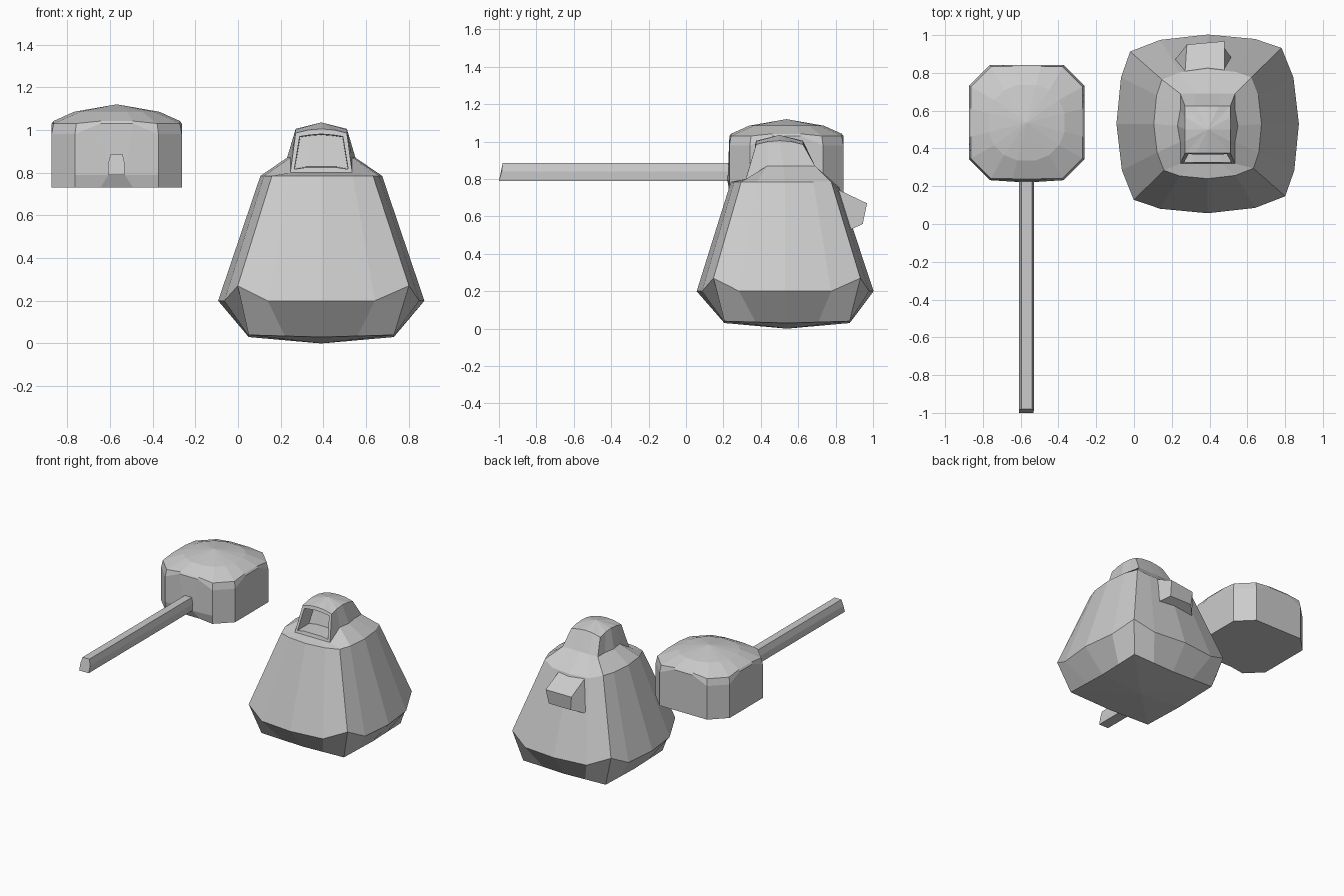
import bpy, bmesh
from mathutils import Vector

if "Cube" in bpy.data.objects:
    bpy.data.objects.remove(bpy.data.objects["Cube"])


def around(quadrant):
    """Repeat a quarter outline four times, turning it by 90 degrees."""
    pts, out = [Vector(p) for p in quadrant], []
    for _ in range(4):
        out += pts
        pts = [Vector((-p.y, p.x)) for p in pts]
    return out


def ring(pattern, cx, cy, rx, ry, zs):
    """Scaled outline; zs is one height or one per point of a quadrant."""
    if not isinstance(zs, (list, tuple)):
        zs = [zs]
    return [Vector((cx + p.x * rx, cy + p.y * ry, zs[i % len(zs)]))
            for i, p in enumerate(pattern)]


def loft(name, rings, low=None, high=None, edit=None):
    """Skin rings of equal length; ends are a fan to a point, or one flat face."""
    bm = bmesh.new()
    vs = [[bm.verts.new(p) for p in r] for r in rings]
    n = len(vs[0])
    bands = [[bm.faces.new((a[i], a[(i + 1) % n], b[(i + 1) % n], b[i]))
              for i in range(n)] for a, b in zip(vs, vs[1:])]
    for r, tip in ((vs[0], low), (vs[-1], high)):
        if tip:
            t = bm.verts.new(tip)
            for i in range(n):
                bm.faces.new((r[i], r[(i + 1) % n], t))
        else:
            bm.faces.new(r)
    bmesh.ops.recalc_face_normals(bm, faces=bm.faces[:])
    if edit:
        edit(bm, bands)
    me = bpy.data.meshes.new(name)
    bm.to_mesh(me)
    bm.free()
    ob = bpy.data.objects.new(name, me)
    bpy.context.collection.objects.link(ob)
    return ob


# Robe-like body with a hollow hood
bx, by = 0.39, 0.53
square = around([(1, 0), (1, .5), (1, 1), (.5, 1)])
rounded = around([(1, 0), (.94, .52), (.81, .85), (.52, .95)])
neck = ring(square, bx, 0.52, 0.145, 0.17, 0.87)
for i in (0, 8):
    neck[i].x += 0.015 if i == 0 else -0.015
for i in range(10, 15):                      # lip of the hood opening
    neck[i].y, neck[i].z = 0.32, 0.80
shoulder = ring(rounded, bx, by, 0.285, 0.29, 0.785)
for i in range(3, 6):
    shoulder[i].z = 0.755


def hollow(bm, bands):
    faces = bands[3][10:14]                  # front of the hood
    bmesh.ops.inset_region(bm, faces=faces, thickness=0.025)
    bmesh.ops.inset_region(bm, faces=faces, thickness=0.004)
    for v in {v for f in faces for v in f.verts}:
        v.co.y += 0.13


loft("hooded_body", [
    ring(square, bx, by + .01, 0.34, 0.335, [.03, .035, .04, .035]),
    ring(rounded, bx, by, 0.483, 0.473, [.2, .2, .27, .2]),
    shoulder,
    neck,
    ring(square, bx, 0.50, 0.12, 0.125, [1.005, 1.0, .985, 1.0]),
], low=(bx, by + .01, 0), high=(bx, 0.50, 1.035), edit=hollow)

# Stub on the back of the body
loft("back_stub", [
    [(.27, .80, .75), (.48, .80, .75), (.53, .86, .52), (.21, .86, .52)],
    [(.28, .95, .66), (.48, .968, .67), (.47, .945, .56), (.29, .945, .56)],
])

# Octagonal head with a draped domed top
hx, hy, hr = -0.568, 0.537, 0.305
octagon = around([(1, .25), (1, .64), (.64, 1), (.25, 1)])
circle = around([(1, .25), (.86, .6), (.6, .86), (.25, 1)])
base = ring(octagon, hx, hy, hr, hr, 0.73)
collar = ring(octagon, hx, hy, hr, hr, 0.79)
for i in (11, 12):                           # swelling where the handle enters
    base[i].y = 0.25
    collar[i].y = 0.222
    collar[i].x = hx + (collar[i].x - hx) * 0.5
loft("mallet_head", [
    base,
    collar,
    ring(octagon, hx, hy, hr, hr, [1.03, .98, .98, 1.03]),
    ring(octagon, hx, hy, hr * .97, hr * .97, [1.042, 1.03, 1.03, 1.042]),
    ring(circle, hx, hy, 0.2, 0.2, 1.085),
], high=(hx, hy, 1.12))

# Long six-sided handle
section = [(-.042, .79), (.036, .79), (.038, .84), (.028, .885), (-.028, .885), (-.042, .84)]
ends = [-1.0, -1.0, -.985, -.98, -.98, -.985]
loft("handle", [
    [(hx + x, y, z) for (x, z), y in zip(section, ends)],
    [(hx + x, 0.27, z) for x, z in section],
])
